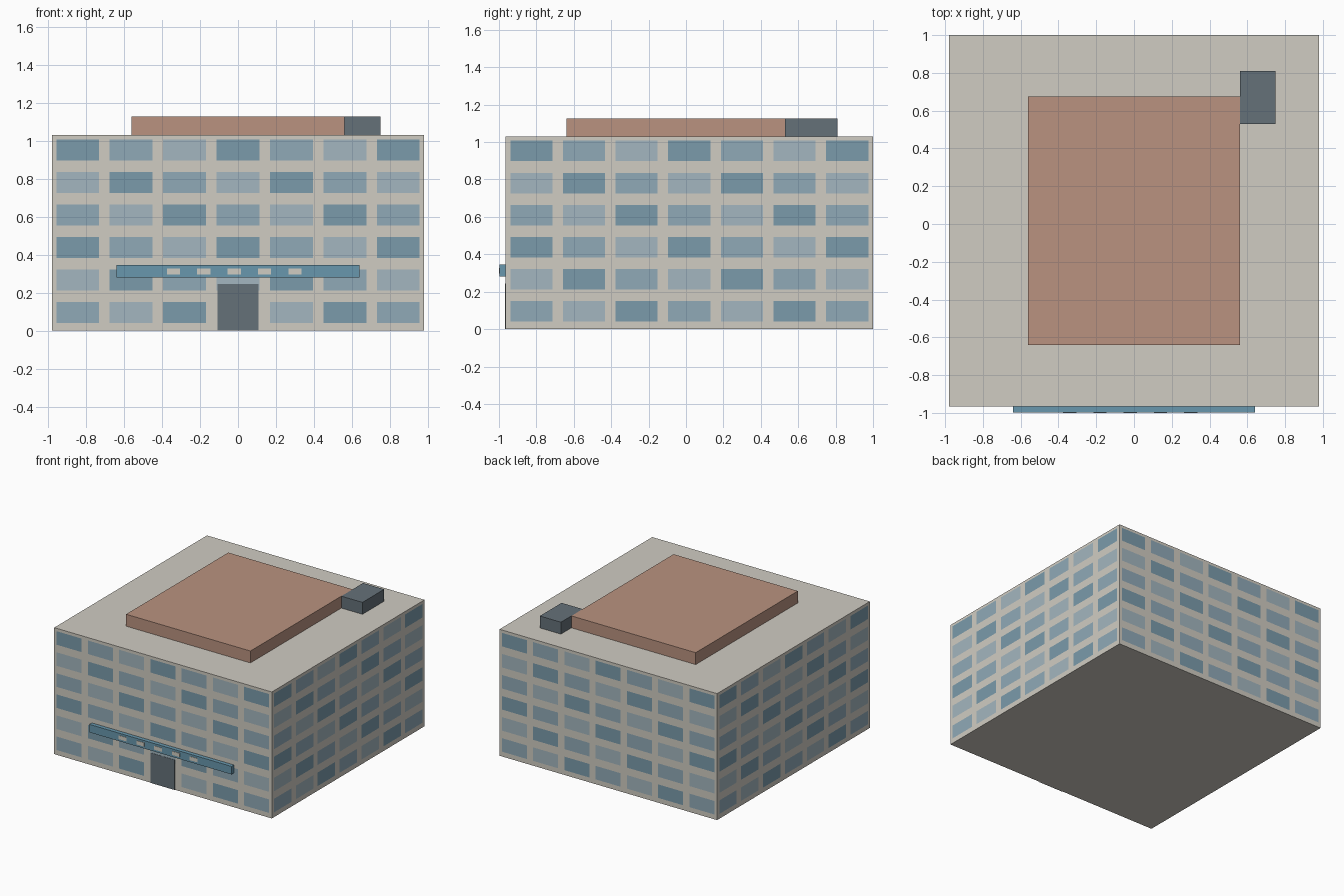
import bpy, bmesh
from mathutils import Vector

if "Cube" in bpy.data.objects:
    bpy.data.objects.remove(bpy.data.objects["Cube"])


def material(name, rgb):
    # picture colour (0-255) to linear diffuse colour
    m = bpy.data.materials.new(name)
    m.diffuse_color = [(c / 255) ** 2.2 for c in rgb] + [1]
    m.use_nodes = True
    m.node_tree.nodes["Principled BSDF"].inputs["Base Color"].default_value = m.diffuse_color
    return m


STONE = material("pale_stone", (207, 203, 193))
CLAY = material("terracotta", (184, 145, 127))
SLATE = material("slate", (101, 112, 120))
BLUE = material("sign_blue", (104, 150, 172))
GLASS = [material("glass_dark", (122, 154, 170)),
         material("glass_mid", (143, 168, 182)),
         material("glass_light", (162, 181, 190))]


def finish(bm, name, mats):
    me = bpy.data.meshes.new(name)
    bm.to_mesh(me)
    bm.free()
    for m in mats:
        me.materials.append(m)
    ob = bpy.data.objects.new(name, me)
    bpy.context.collection.objects.link(ob)
    return ob


def box(name, x, y, z, mat):
    bm = bmesh.new()
    bmesh.ops.create_cube(bm, size=1)
    for v in bm.verts:
        v.co = [(a + b) / 2 + c * (b - a) for c, (a, b) in zip(v.co, (x, y, z))]
    return finish(bm, name, [mat])


X, Y0, Y1, TOP = 0.98, -0.965, 1.0, 1.03
MID = (Y0 + Y1) / 2

# main block and rooftop volumes
box("building_body", (-X, X), (Y0, Y1), (0, TOP), STONE)
box("roof_deck", (-0.56, 0.56), (-0.64, 0.675), (TOP, 1.127), CLAY)
box("roof_plant_room", (0.56, 0.75), (0.53, 0.81), (TOP, 1.127), SLATE)

# entrance door and sign board with pale dashes
box("entrance_door", (-0.108, 0.108), (Y0 - 0.004, Y0), (0, 0.245), SLATE)
box("sign_board", (-0.64, 0.64), (-0.997, Y0), (0.28, 0.345), BLUE)
for i in range(5):
    cx = -0.34 + 0.16 * i
    box(f"sign_dash_{i + 1}", (cx - 0.035, cx + 0.035), (-1.0, -0.997),
        (0.297, 0.328), STONE)


def window_grid(name, centre, right, skip=()):
    # 7 x 6 panes in three repeating shades, left to right seen from outside
    bm = bmesh.new()
    centre, right, up = Vector(centre), Vector(right), Vector((0, 0, 1))
    for row in range(6):
        for col in range(7):
            if (col, row) in skip:
                continue
            mid = centre + right * (col - 3) * 0.2815 + up * (0.095 + 0.1715 * row)
            quad = [bm.verts.new(mid + right * sx * 0.1125 + up * sz * 0.055)
                    for sx, sz in ((-1, -1), (1, -1), (1, 1), (-1, 1))]
            bm.faces.new(quad).material_index = (col + row - 5) % 3
    finish(bm, name, GLASS)


E = 0.002
window_grid("front_windows", (0, Y0 - E, 0), (1, 0, 0), skip={(3, 0)})
window_grid("back_windows", (0, Y1 + E - 0.002 + 0.0015, 0), (-1, 0, 0))
window_grid("right_windows", (X + E, MID, 0), (0, 1, 0))
window_grid("left_windows", (-X - E, MID, 0), (0, -1, 0))
